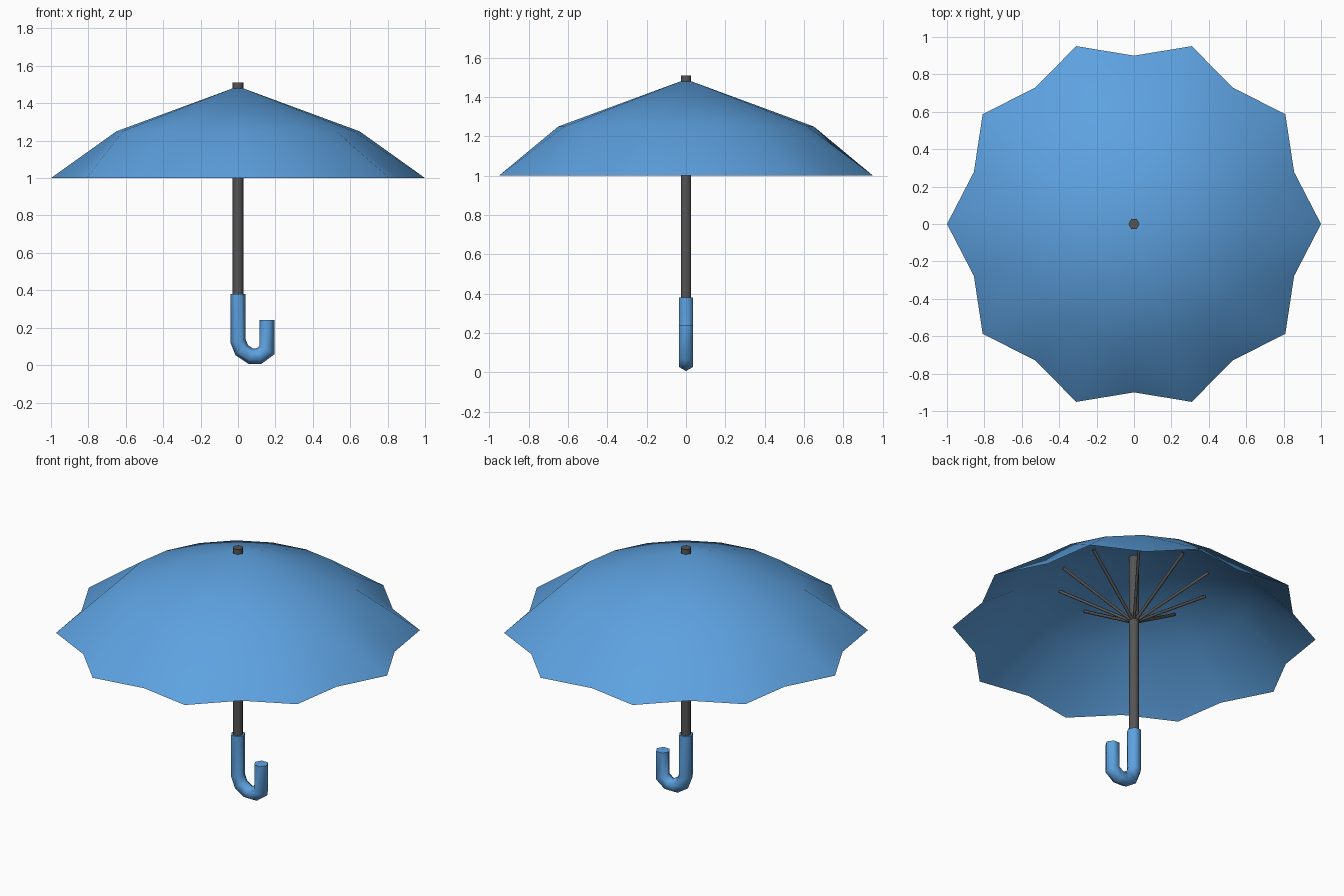
import bpy, bmesh, math
from mathutils import Vector

if "Cube" in bpy.data.objects:
    bpy.data.objects.remove(bpy.data.objects["Cube"])

def material(name, rgb):
    m = bpy.data.materials.new(name)
    m.diffuse_color = (*rgb, 1)
    m.use_nodes = True
    m.node_tree.nodes["Principled BSDF"].inputs["Base Color"].default_value = m.diffuse_color
    return m

BLUE = material("blue_cloth", (0.11, 0.36, 0.75))
DARK = material("dark_metal", (0.09, 0.09, 0.09))

def finish(bm, name, mat, angle=180):
    bmesh.ops.recalc_face_normals(bm, faces=bm.faces)
    mesh = bpy.data.meshes.new(name)
    bm.to_mesh(mesh)
    bm.free()
    ob = bpy.data.objects.new(name, mesh)
    bpy.context.collection.objects.link(ob)
    mesh.materials.append(mat)
    bpy.ops.object.select_all(action='DESELECT')
    ob.select_set(True)
    bpy.context.view_layer.objects.active = ob
    bpy.ops.object.shade_smooth_by_angle(angle=math.radians(angle))
    return ob

def tube(bm, path, radius, side, sides=6):
    """Sweep a polygon along a planar path; side is the normal of its plane."""
    pts = [Vector(p) for p in path]
    side = Vector(side)
    rings = []
    for i, p in enumerate(pts):
        d_in = (p - pts[max(i - 1, 0)]).normalized()
        d_out = (pts[min(i + 1, len(pts) - 1)] - p).normalized()
        tangent = (d_in + d_out).normalized()
        miter = max(tangent.dot(d_in), tangent.dot(d_out))
        across = side.cross(tangent) / miter
        rings.append([bm.verts.new(p + radius * (across * math.cos(a) + side * math.sin(a)))
                      for a in (2 * math.pi * k / sides for k in range(sides))])
    for r0, r1 in zip(rings, rings[1:]):
        for k in range(sides):
            j = (k + 1) % sides
            bm.faces.new((r0[k], r0[j], r1[j], r1[k]))
    bm.faces.new(rings[0])
    bm.faces.new(rings[-1])

# Canopy: ten-pointed rim, round middle ring, apex
RIBS = 10
N = RIBS * 2
bm = bmesh.new()
apex = bm.verts.new((0, 0, 1.49))
middle, rim = [], []
for k in range(N):
    a = 2 * math.pi * k / N
    c, s = math.cos(a), math.sin(a)
    r = 0.9 if k % 2 else 1.0
    middle.append(bm.verts.new((0.65 * c, 0.65 * s, 1.25)))
    rim.append(bm.verts.new((r * c, r * s, 1.0)))
for k in range(N):
    j = (k + 1) % N
    bm.faces.new((apex, middle[k], middle[j]))
    bm.faces.new((middle[k], rim[k], rim[j], middle[j]))
finish(bm, "canopy", BLUE)

# Shaft
bm = bmesh.new()
tube(bm, [(0, 0, 0.3), (0, 0, 1.51)], 0.03, (0, 1, 0))
finish(bm, "shaft", DARK, 65)

# Support struts, under the rim valleys
bm = bmesh.new()
for k in range(RIBS):
    a = 2 * math.pi * (k + 0.5) / RIBS
    c, s = math.cos(a), math.sin(a)
    tube(bm, [(0.01 * c, 0.01 * s, 1.075), (0.42 * c, 0.42 * s, 1.325)], 0.009, (-s, c, 0))
finish(bm, "struts", DARK, 65)

# Hooked handle
bm = bmesh.new()
hook = [(0, 0.38), (0, 0.13), (0.02, 0.08), (0.068, 0.048),
        (0.112, 0.048), (0.155, 0.08), (0.155, 0.24)]
tube(bm, [(x, 0, z) for x, z in hook], 0.041, (0, 1, 0))
finish(bm, "handle", BLUE, 65)
